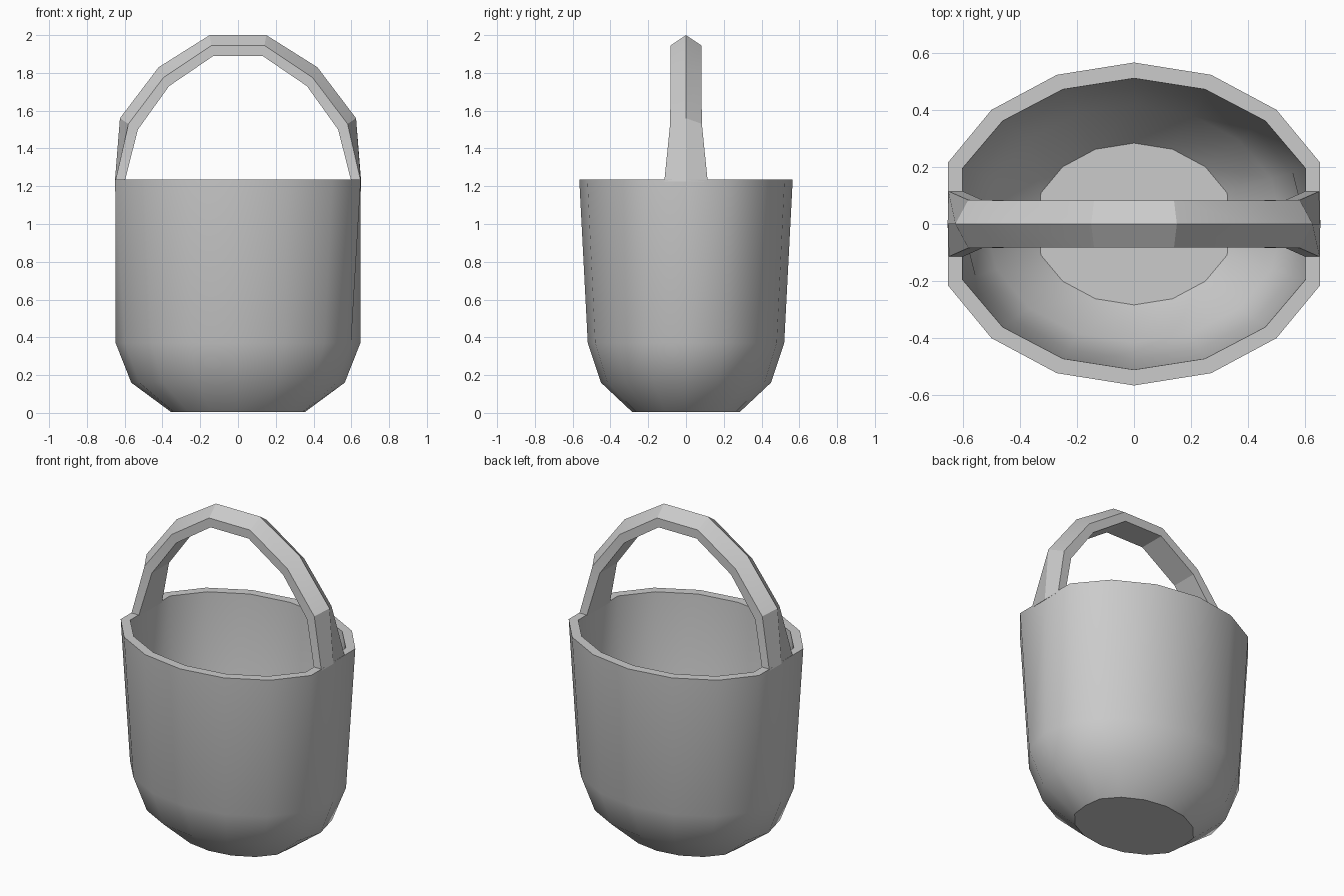
import bpy, bmesh, math

if "Cube" in bpy.data.objects:
    bpy.data.objects.remove(bpy.data.objects["Cube"], do_unlink=True)

grey = bpy.data.materials.new("light grey")
grey.use_nodes = True
COLOUR = (0.6, 0.6, 0.6, 1)
grey.diffuse_color = COLOUR
grey.node_tree.nodes["Principled BSDF"].inputs["Base Color"].default_value = COLOUR


def loft(name, rings, angle):
    """Skin closed rings in order and cap both ends."""
    bm = bmesh.new()
    loops = [[bm.verts.new(p) for p in ring] for ring in rings]
    n = len(loops[0])
    for a, b in zip(loops, loops[1:]):
        for i in range(n):
            j = (i + 1) % n
            bm.faces.new((a[i], a[j], b[j], b[i]))
    bm.faces.new(loops[0])
    bm.faces.new(loops[-1])
    bmesh.ops.recalc_face_normals(bm, faces=bm.faces[:])
    mesh = bpy.data.meshes.new(name)
    bm.to_mesh(mesh)
    bm.free()
    mesh.materials.append(grey)
    obj = bpy.data.objects.new(name, mesh)
    bpy.context.collection.objects.link(obj)
    bpy.ops.object.select_all(action="DESELECT")
    obj.select_set(True)
    bpy.context.view_layer.objects.active = obj
    bpy.ops.object.shade_smooth_by_angle(angle=math.radians(angle))
    return obj


def oval(rx, ry, limit, z, sides=16):
    """Oval ring with its two ends flattened at x = +-limit."""
    ring = []
    for i in range(sides):
        a = 2 * math.pi * i / sides
        x = max(-limit, min(limit, rx * math.cos(a)))
        ring.append((x, ry * math.sin(a), z))
    return ring


# Bucket: outside from the base up, over the rim, down to the inner floor
bucket_profile = [
    (0.37, 0.285, 0.355, 0.005),
    (0.565, 0.45, 0.565, 0.16),
    (0.648, 0.52, 0.648, 0.37),
    (0.705, 0.565, 0.65, 1.235),
    (0.65, 0.51, 0.60, 1.235),
    (0.60, 0.475, 0.60, 0.39),
    (0.52, 0.415, 0.52, 0.20),
    (0.353, 0.283, 0.33, 0.04),
]
loft("bucket", [oval(*p) for p in bucket_profile], 35)

# Handle: ridge, shoulder and inner points (x, z) with half width, foot to top
half_handle = [
    ((0.652, 1.225), (0.65, 1.225), (0.60, 1.225), 0.115),
    ((0.625, 1.56), (0.58, 1.53), (0.53, 1.50), 0.084),
    ((0.42, 1.83), (0.395, 1.775), (0.365, 1.73), 0.082),
    ((0.15, 2.0), (0.14, 1.945), (0.13, 1.89), 0.082),
]


def section(side, ridge, shoulder, inner, w):
    points = [(ridge, 0), (shoulder, w), (inner, w), (inner, -w), (shoulder, -w)]
    return [(side * x, y, z) for (x, z), y in points]


handle_rings = [section(1, *s) for s in half_handle]
handle_rings += [section(-1, *s) for s in reversed(half_handle)]
loft("handle", handle_rings, 20)
